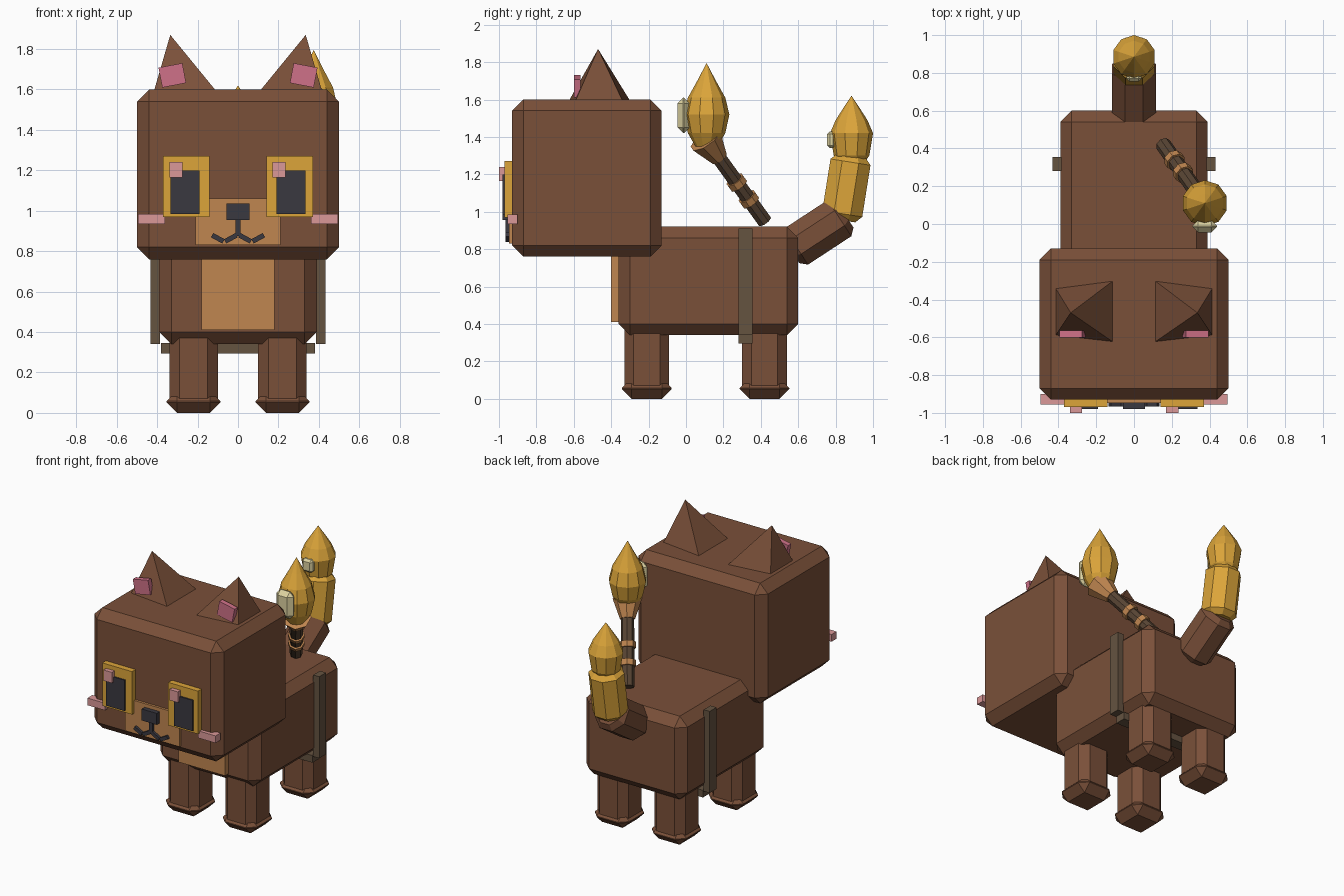
import bpy, bmesh, math
from mathutils import Vector, Matrix

if "Cube" in bpy.data.objects:
    bpy.data.objects.remove(bpy.data.objects["Cube"])


def material(name, hex_code):
    def lin(c):
        return c / 12.92 if c <= 0.04045 else ((c + 0.055) / 1.055) ** 2.4
    m = bpy.data.materials.new(name)
    m.diffuse_color = [lin(int(hex_code[i:i + 2], 16) / 255) for i in (0, 2, 4)] + [1]
    m.use_nodes = True
    m.node_tree.nodes["Principled BSDF"].inputs["Base Color"].default_value = m.diffuse_color
    return m


BROWN = material("brown fur", "7A5039")
TAN = material("tan fur", "C08650")
GOLD = material("gold", "DCA53A")
DARK = material("charcoal", "3A3840")
PINK = material("ear pink", "CF7188")
BLUSH = material("blush pink", "DB9898")
STRAP = material("strap leather", "655340")
STICK = material("dark wood", "594534")
GLINT = material("pale glint", "DDD2A0")


def finish(name, bm, mat):
    bmesh.ops.recalc_face_normals(bm, faces=bm.faces)
    me = bpy.data.meshes.new(name)
    bm.to_mesh(me)
    bm.free()
    me.materials.append(mat)
    ob = bpy.data.objects.new(name, me)
    bpy.context.collection.objects.link(ob)
    return ob


def box(name, mat, x, y, z, bevel=0, turn=0, upright_only=False):
    """Box from (min, max) ranges, optionally chamfered and turned about y."""
    lo, hi = Vector((x[0], y[0], z[0])), Vector((x[1], y[1], z[1]))
    bm = bmesh.new()
    bmesh.ops.create_cube(bm, size=1, matrix=Matrix.Diagonal((*(hi - lo), 1)))
    if bevel:
        edges = [e for e in bm.edges if not upright_only
                 or abs(e.verts[0].co.z - e.verts[1].co.z) > 1e-4]
        bmesh.ops.bevel(bm, geom=edges, offset=bevel, segments=1, affect='EDGES')
    bm.transform(Matrix.Translation((lo + hi) / 2) @ Matrix.Rotation(turn, 4, 'Y'))
    return finish(name, bm, mat)


def spun(name, mat, base, axis, profile, sides=8):
    """Faceted solid of (radius, height) rings around an axis."""
    bm = bmesh.new()
    rings = []
    for r, h in profile:
        if r == 0:
            rings.append([bm.verts.new((0, 0, h))])
        else:
            rings.append([bm.verts.new((r * math.cos(a), r * math.sin(a), h))
                          for a in [(i + 0.5) * math.tau / sides for i in range(sides)]])
    for a, b in zip(rings, rings[1:]):
        for i in range(sides):
            j = (i + 1) % sides
            bm.faces.new([a[i], a[j], b[0]] if len(b) == 1 else [a[i], a[j], b[j], b[i]])
    for ring in (rings[0], rings[-1]):
        if len(ring) > 1:
            bm.faces.new(ring)
    # keep the facets level with the x axis
    z = Vector(axis).normalized()
    x = Vector((1, 0, 0))
    y = z.cross(x).normalized()
    x = y.cross(z)
    bm.transform(Matrix.Translation(base) @ Matrix((x, y, z)).transposed().to_4x4())
    return finish(name, bm, mat)


def rod(name, mat, a, b, r0, r1=None, sides=8, cap=0):
    a, b = Vector(a), Vector(b)
    n = (b - a).length
    r1 = r1 or r0
    prof = [(r0, 0), (r1, n)]
    if cap:
        prof = [(r0 - cap, 0), (r0, cap), (r1, n - cap), (r1 - cap, n)]
    return spun(name, mat, a, b - a, prof, sides)


def span(s, a, b):
    return sorted((s * a, s * b))


# Head, body and chest
box("head", BROWN, (-.5, .5), (-.93, -.13), (.76, 1.6), .06)
box("body", BROWN, (-.39, .39), (-.36, .6), (.34, .92), .06)
box("chest_patch", TAN, (-.18, .18), (-.40, -.34), (.41, .82))
box("muzzle", TAN, (-.21, .21), (-.947, -.92), (.83, 1.06))

# Nose and mouth
box("nose", DARK, (-.058, .058), (-.98, -.94), (.955, 1.035))
box("mouth_line", DARK, (-.013, .013), (-.965, -.94), (.875, .96))

for s, side in ((-1, "left"), (1, "right")):
    # Eyes
    box(side + "_eye", GOLD, span(s, .14, .37), (-.97, -.92), (.97, 1.27))
    box(side + "_pupil", DARK, span(s, .19, .335), (-.98, -.96), (.985, 1.2))
    hx = -.34 if s < 0 else .17
    box(side + "_eye_highlight", BLUSH, (hx, hx + .065), (-1, -.965), (1.165, 1.24))
    # Cheeks and mouth strokes
    box(side + "_cheek", BLUSH, span(s, .36, .495), (-.955, -.90), (.935, .985))
    box(side + "_mouth_inner", DARK, span(s, .003, .067), (-.965, -.94), (.852, .876), 0, s * .5)
    box(side + "_mouth_outer", DARK, span(s, .068, .132), (-.965, -.94), (.852, .876), 0, -s * .5)

    # Ear pyramid leaning outward
    bm = bmesh.new()
    base = [bm.verts.new((s * x, y, 1.595)) for x, y in
            ((.11, -.30), (.415, -.34), (.415, -.59), (.11, -.625))]
    tip = bm.verts.new((s * .335, -.47, 1.87))
    bm.faces.new(base)
    for i in range(4):
        bm.faces.new((base[i], base[(i + 1) % 4], tip))
    finish(side + "_ear", bm, BROWN)
    box(side + "_inner_ear", PINK, span(s, .265, .385), (-.60, -.565), (1.62, 1.72), 0, s * .19)

    # Legs and feet
    for y, end in ((-.21, "front"), (.42, "back")):
        x = s * .22
        box(f"{end}_{side}_leg", BROWN, (x - .12, x + .12), (y - .12, y + .12), (.07, .38), .05,
            upright_only=True)
        box(f"{end}_{side}_foot", BROWN, (x - .133, x + .133), (y - .133, y + .133), (0, .11), .052)

    # Saddle strap
    box(side + "_strap", STRAP, span(s, .385, .432), (.28, .355), (.34, .91))
box("belly_strap", STRAP, (-.38, .38), (.28, .355), (.295, .345))

# Tail
rod("tail_base", BROWN, (0, .56, .795), (0, .85, .985), .125, cap=.035)
rod("tail_middle", GOLD, (0, .83, .955), (0, .885, 1.30), .117, cap=.035)
spun("tail_tip", GOLD, (0, .885, 1.25), (0, 0, 1),
     [(.06, 0), (.095, .05), (.115, .17), (.085, .24), (.04, .31), (0, .37)], 10)
box("tail_glint", GLINT, (-.04, .04), (.755, .80), (1.34, 1.43), .015)

# Torch on the back
low, top = Vector((.155, .42, .95)), Vector((.375, .11, 1.38))
rod("torch_stick", STICK, low, top, .042)
for i, t in enumerate((.27, .48)):
    rod(f"torch_ring_{i}", TAN, low.lerp(top, t - .035), low.lerp(top, t + .035), .053)
rod("torch_collar", TAN, low.lerp(top, .78), low.lerp(top, 1.02), .048, .095)
spun("torch_flame", GOLD, (.375, .11, 1.35), (0, 0, 1),
     [(.06, 0), (.10, .07), (.122, .17), (.10, .26), (.05, .35), (0, .445)], 10)
box("torch_glint", GLINT, (.31, .44), (-.045, .02), (1.42, 1.61), .03)
